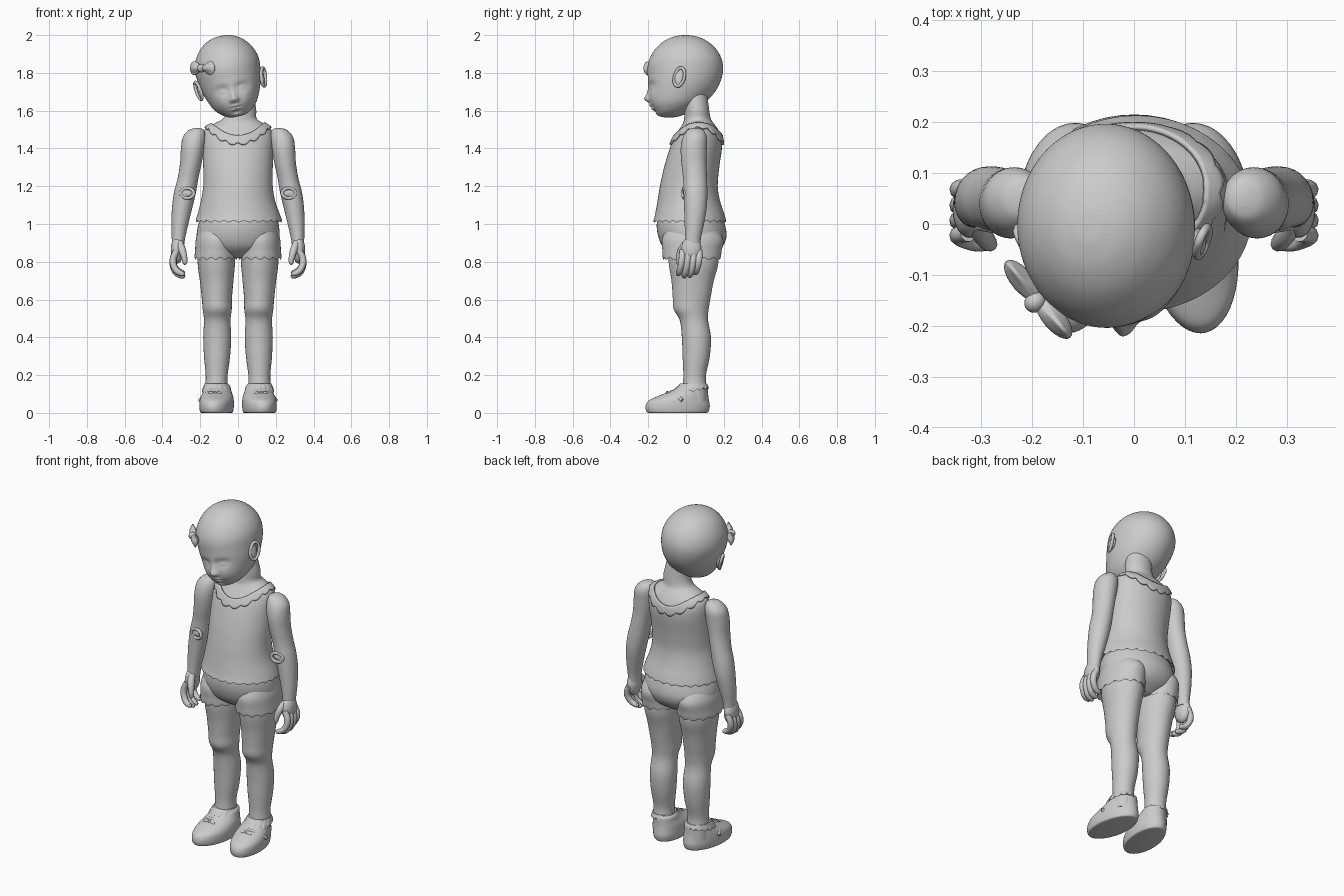
import bpy, bmesh, math
from mathutils import Matrix, Vector
from math import sin, cos, pi, exp, radians


def finish(name, bm, mirror=False, matrix=None):
    bmesh.ops.recalc_face_normals(bm, faces=bm.faces)
    if matrix:
        bm.transform(matrix)
    me = bpy.data.meshes.new(name)
    bm.to_mesh(me)
    bm.free()
    ob = bpy.data.objects.new(name, me)
    bpy.context.collection.objects.link(ob)
    if mirror:
        ob.modifiers.new("mirror", 'MIRROR')
    return ob


def section(keys, u):
    # smooth interpolation between the key cross-sections
    i = min(int(u), len(keys) - 2)
    f = u - i
    p = [Vector(keys[min(max(k, 0), len(keys) - 1)]) for k in range(i - 1, i + 3)]
    return 0.5 * (2 * p[1] + (p[2] - p[0]) * f + (2 * p[0] - 5 * p[1] + 4 * p[2] - p[3]) * f * f
                  + (3 * p[1] - p[0] - 3 * p[2] + p[3]) * f ** 3)


def loft(name, keys, n=48, steps=5, warp=None, cap=True, mirror=False, matrix=None):
    # keys: (z, centre x, centre y, radius x, radius y)
    bm = bmesh.new()
    rings = []
    for j in range((len(keys) - 1) * steps + 1):
        u = j / steps
        z, cx, cy, rx, ry = section(Vector and [tuple(k) for k in keys], u)
        ring = []
        for i in range(n):
            a = 2 * pi * i / n
            co = Vector((cx + rx * cos(a), cy + ry * sin(a), z))
            if warp:
                warp(co, a, u)
            ring.append(bm.verts.new(co))
        rings.append(ring)
    for r, s in zip(rings, rings[1:]):
        for i in range(n):
            k = (i + 1) % n
            bm.faces.new((r[i], r[k], s[k], s[i]))
    if cap:
        bm.faces.new(rings[0][::-1])
        bm.faces.new(rings[-1])
    return finish(name, bm, mirror, matrix)


def ball(name, loc, size, mirror=False, matrix=None, shape=None):
    bm = bmesh.new()
    bmesh.ops.create_uvsphere(bm, u_segments=24, v_segments=14, radius=1)
    for v in bm.verts:
        if shape:
            shape(v.co)
        v.co = Vector(loc) + v.co * Vector(size)
    return finish(name, bm, mirror, matrix)


def tube(name, pts, radii, closed=False, mirror=False, matrix=None):
    cu = bpy.data.curves.new(name, 'CURVE')
    cu.dimensions, cu.bevel_depth, cu.bevel_resolution = '3D', 1, 3
    cu.use_fill_caps = True
    sp = cu.splines.new('BEZIER')
    sp.use_cyclic_u = closed
    sp.resolution_u = 6
    sp.bezier_points.add(len(pts) - 1)
    for b, p, r in zip(sp.bezier_points, pts, radii):
        b.co, b.radius = p, r
        b.handle_left_type = b.handle_right_type = 'AUTO'
    tmp = bpy.data.objects.new(name + "_path", cu)
    me = bpy.data.meshes.new_from_object(tmp)
    bm = bmesh.new()
    bm.from_mesh(me)
    bpy.data.objects.remove(tmp)
    return finish(name, bm, mirror, matrix)


def oval(centre, a_axis, b_axis, n=8):
    return [Vector(centre) + Vector(a_axis) * cos(2 * pi * i / n) + Vector(b_axis) * sin(2 * pi * i / n)
            for i in range(n)]


def bow(name, matrix, mirror=False):
    for s, side in ((-1, "left"), (1, "right")):
        def lobe(c, s=s):
            c.z *= 0.6 + 0.4 * c.x + 0.1 * abs(c.y)
            c.y *= 0.8 + 0.3 * cos(5 * c.z)
            c.x *= s
        ball(f"{name}_{side}_loop", (s * 0.048, 0, 0), (0.05, 0.02, 0.052), mirror, matrix, lobe)
    ball(name + "_knot", (0, -0.008, 0), (0.02, 0.022, 0.022), mirror, matrix)


def scallop(count, amp, at):
    def warp(co, a, u):
        co.z -= amp * abs(sin(count * a / 2)) * max(0, 1 - abs(u - at))
    return warp


# Shirt and neck
trunk = loft("shirt", [
    (1.04, 0.005, 0.02, 0.195, 0.165), (1.022, 0.005, 0.02, 0.226, 0.192), (1.05, 0.004, 0.02, 0.218, 0.184),
    (1.12, 0, 0.015, 0.197, 0.166), (1.2, 0, 0.015, 0.184, 0.153), (1.3, 0, 0.03, 0.184, 0.146),
    (1.4, 0, 0.052, 0.186, 0.138), (1.46, 0, 0.063, 0.185, 0.124), (1.505, 0, 0.067, 0.172, 0.1),
    (1.535, 0.005, 0.065, 0.125, 0.08), (1.56, 0.01, 0.06, 0.088, 0.07), (1.61, 0.016, 0.057, 0.08, 0.065),
    (1.7, 0, 0.045, 0.078, 0.065)], n=96, warp=scallop(26, 0.014, 1))


# Scalloped collar wrapped on the shirt
def collar_warp(co, a, u):
    co.z += 0.09 * cos(a) ** 2 - (1 - u) * 0.018 * abs(sin(8 * a))


collar = loft("collar", [(1.432, 0, 0.06, 0.17, 0.14), (1.47, 0, 0.06, 0.155, 0.125)],
              n=128, steps=4, warp=collar_warp, cap=False)
wrap = collar.modifiers.new("wrap", 'SHRINKWRAP')
wrap.target, wrap.wrap_mode, wrap.offset = trunk, 'ABOVE_SURFACE', 0.005
thick = collar.modifiers.new("thickness", 'SOLIDIFY')
thick.thickness, thick.offset = 0.01, 0

# Shorts
loft("shorts_seat", [(1.06, 0.004, 0.02, 0.19, 0.16), (1.0, 0.003, 0.025, 0.212, 0.18),
                     (0.93, 0, 0.034, 0.218, 0.18), (0.87, 0, 0.035, 0.19, 0.15), (0.82, 0, 0.035, 0.11, 0.08)])
loft("shorts_leg", [(0.84, 0.117, 0.032, 0.095, 0.13), (0.825, 0.117, 0.03, 0.112, 0.15),
                    (0.86, 0.117, 0.032, 0.11, 0.157), (0.92, 0.115, 0.035, 0.108, 0.162),
                    (0.98, 0.11, 0.03, 0.095, 0.13)], n=72, warp=scallop(14, 0.014, 1), mirror=True)

# Legs
loft("leg", [
    (0.92, 0.115, 0.037, 0.095, 0.13), (0.8, 0.115, 0.04, 0.099, 0.132), (0.7, 0.113, 0.035, 0.089, 0.112),
    (0.61, 0.112, 0.03, 0.08, 0.1), (0.55, 0.11, 0.027, 0.077, 0.093), (0.49, 0.11, 0.042, 0.07, 0.075),
    (0.4, 0.11, 0.055, 0.074, 0.077), (0.3, 0.111, 0.054, 0.069, 0.072), (0.2, 0.113, 0.046, 0.058, 0.06),
    (0.14, 0.114, 0.045, 0.059, 0.063), (0.06, 0.115, 0.045, 0.06, 0.065)], mirror=True)


# Shoes, sock frill and shoe strap
def toe_out(co, a, u):
    co.x -= 0.1 * (co.y + 0.04)


loft("shoe", [
    (0, 0.113, -0.045, 0.078, 0.15), (0.006, 0.113, -0.045, 0.086, 0.164), (0.035, 0.113, -0.044, 0.09, 0.17),
    (0.065, 0.113, -0.038, 0.089, 0.16), (0.09, 0.113, -0.014, 0.083, 0.132), (0.115, 0.114, 0.016, 0.073, 0.1),
    (0.14, 0.115, 0.038, 0.066, 0.076), (0.15, 0.115, 0.042, 0.057, 0.063)], warp=toe_out, mirror=True)


def frill_warp(co, a, u):
    co.z += 0.18 * (co.y - 0.04) * max(0, 1 - abs(u - 1)) - 0.012 * abs(sin(8 * a)) * max(0, 1 - abs(u - 1))


loft("sock_frill", [(0.135, 0.115, 0.035, 0.06, 0.07), (0.125, 0.115, 0.02, 0.075, 0.1),
                    (0.155, 0.115, 0.04, 0.062, 0.07)], n=96, warp=frill_warp, mirror=True)
tube("shoe_strap", [(0.035, -0.02, 0.065), (0.075, -0.06, 0.1), (0.125, -0.075, 0.112), (0.17, -0.06, 0.1),
                    (0.202, -0.02, 0.065)], [0.01] * 5, mirror=True)
bow("shoe_bow", Matrix.Translation((0.122, -0.098, 0.105)) @ Matrix.Rotation(radians(-55), 4, 'X')
    @ Matrix.Scale(0.36, 4), True)

# Arms with elbow joints
loft("arm", [
    (1.508, 0.215, 0.05, 0.012, 0.015), (1.497, 0.22, 0.05, 0.04, 0.042), (1.46, 0.232, 0.047, 0.06, 0.063),
    (1.4, 0.24, 0.041, 0.062, 0.069), (1.32, 0.25, 0.042, 0.057, 0.066), (1.24, 0.265, 0.048, 0.055, 0.063),
    (1.17, 0.28, 0.05, 0.058, 0.063), (1.09, 0.295, 0.05, 0.054, 0.06), (1.0, 0.308, 0.044, 0.045, 0.051),
    (0.93, 0.315, 0.037, 0.036, 0.043), (0.88, 0.317, 0.033, 0.031, 0.042)], mirror=True)
tube("elbow_ring", oval((0.268, -0.01, 1.163), (0.034, 0.006, 0), (0, 0, 0.026)), [0.009] * 8, True, True)
ball("elbow_pin", (0.268, -0.006, 1.163), (0.026, 0.009, 0.018), True)

# Hands
ball("palm", (0.322, 0.028, 0.862), (0.034, 0.055, 0.072), True)
for i, drop in enumerate((0, -0.012, -0.01, 0.006)):
    y = -0.018 + 0.03 * i
    tube(f"finger_{i + 1}", [(0.325, y, 0.86), (0.344, y - 0.004, 0.81), (0.334, y - 0.012, 0.765 + drop),
                             (0.31, y - 0.02, 0.742 + drop), (0.288, y - 0.022, 0.737 + drop),
                             (0.28, y - 0.022, 0.739 + drop)],
         [0.017, 0.018, 0.017, 0.016, 0.013, 0.004], mirror=True)
tube("thumb", [(0.31, 0.005, 0.9), (0.295, -0.025, 0.86), (0.284, -0.038, 0.82), (0.281, -0.04, 0.792),
               (0.281, -0.04, 0.783)], [0.02, 0.02, 0.016, 0.012, 0.003], mirror=True)

# Head, tilted to one side, with the face pushed in and out by soft bumps
tilt = Matrix.Translation((-0.05, -0.005, 1.8)) @ Matrix.Rotation(radians(-12), 4, 'Y')
bumps = [  # x, z, height, width x, width z
    (0, -0.142, 0.024, 0.014, 0.014), (0, -0.112, 0.009, 0.011, 0.024), (0.017, -0.147, 0.007, 0.007, 0.007),
    (0.055, -0.085, -0.018, 0.026, 0.015), (0.055, -0.088, 0.012, 0.017, 0.009), (0.055, -0.088, -0.003, 0.02, 0.002),
    (0.07, -0.155, 0.01, 0.03, 0.03), (0.01, -0.178, 0.007, 0.013, 0.006), (0, -0.186, -0.005, 0.022, 0.003),
    (0, -0.195, 0.01, 0.015, 0.006), (0, -0.21, -0.005, 0.02, 0.007), (0, -0.226, 0.007, 0.02, 0.012)]


def face(co, a, u):
    front = max(0, -sin(a))
    x, z = co.x, co.z
    for bx, bz, h, wx, wz in bumps:
        for s in ((1, -1) if bx else (1,)):
            co.y -= front * h * exp(-((x - s * bx) / wx) ** 2 / 2 - ((z - bz) / wz) ** 2 / 2)


loft("head", [
    (-0.236, 0, -0.085, 0.012, 0.015), (-0.232, 0, -0.083, 0.045, 0.05), (-0.21, 0, -0.066, 0.083, 0.092),
    (-0.17, 0, -0.043, 0.119, 0.136), (-0.1, 0, -0.017, 0.15, 0.176), (-0.03, 0, -0.002, 0.167, 0.195),
    (0.04, 0, 0.002, 0.173, 0.199), (0.1, 0, 0.003, 0.157, 0.179), (0.15, 0, 0.003, 0.122, 0.139),
    (0.182, 0, 0.003, 0.08, 0.09), (0.197, 0, 0.003, 0.036, 0.04), (0.2, 0, 0.003, 0.004, 0.004)],
    n=144, steps=10, warp=face, matrix=tilt)

# Ears
for s, side in ((-1, "right"), (1, "left")):
    rim = oval((s * 0.176, -0.03, -0.06), (s * 0.011, 0.026, 0), (s * 0.006, 0.008, 0.048))
    tube(f"{side}_ear_rim", rim, [0.0085] * 8, True, matrix=tilt)
    ball(f"{side}_ear", (s * 0.168, -0.03, -0.06), (0.012, 0.027, 0.046), matrix=tilt)

# Hair bow on the head
bow("hair_bow", Matrix.Translation((-0.188, -0.148, 1.825)) @ Matrix.Rotation(radians(-50), 4, 'Z'))

# Smooth shading with sharp creases kept
for ob in bpy.context.scene.objects:
    ob.select_set(True)
    bpy.context.view_layer.objects.active = ob
bpy.ops.object.shade_smooth_by_angle(angle=radians(50))
